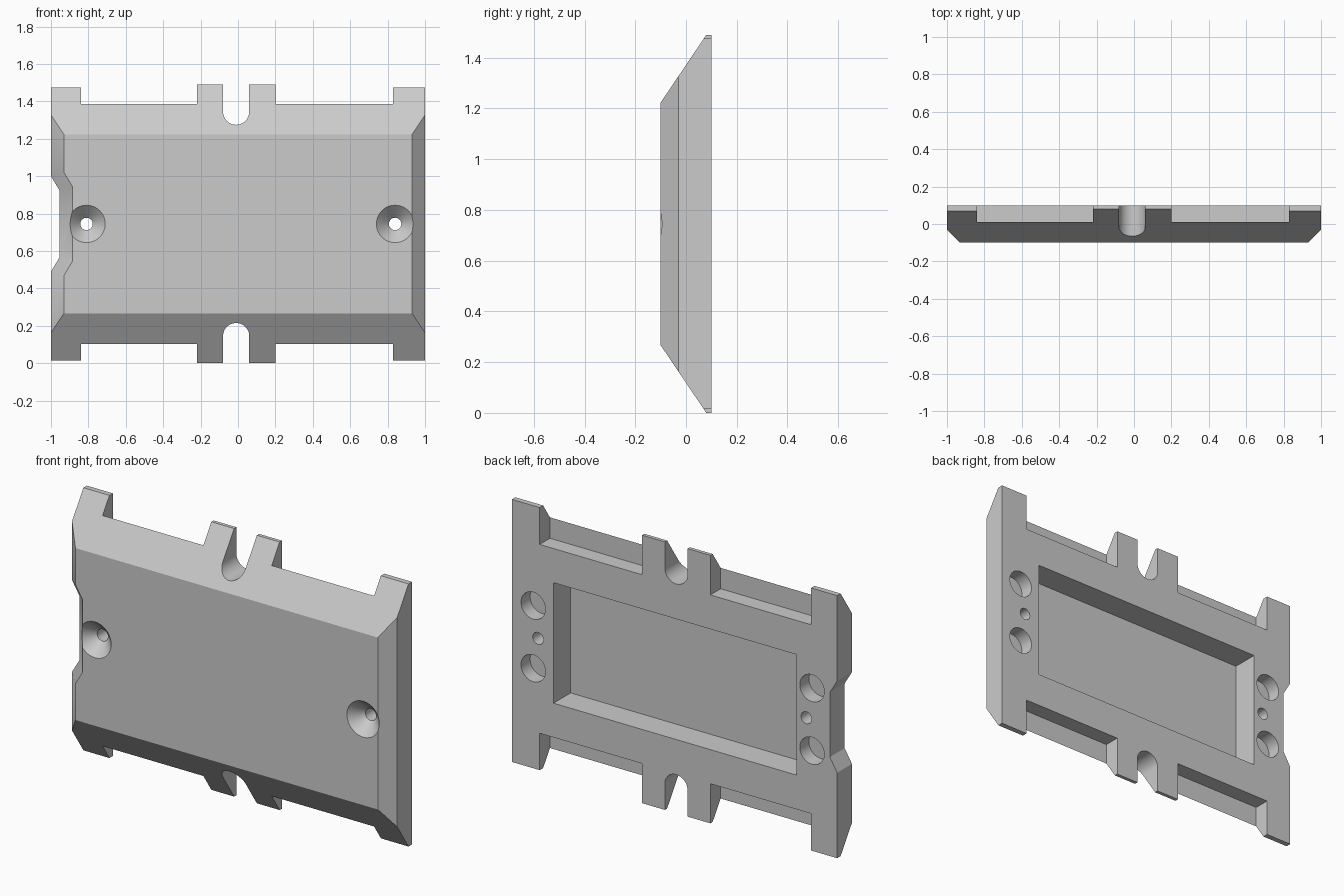
import bpy, bmesh
from math import pi, sin, cos, radians

cube = bpy.data.objects.get("Cube")
if cube:
    bpy.data.objects.remove(cube, do_unlink=True)

grey = bpy.data.materials.new("plain grey")
grey.use_nodes = True
colour = (0.6, 0.6, 0.6, 1)
grey.diffuse_color = colour
grey.node_tree.nodes["Principled BSDF"].inputs["Base Color"].default_value = colour

MID = 0.745          # mid height; the plate mirrors above and below it
BACK = 0.1


def loft(name, rings):
    """Solid through rings of 3D points that have equal counts."""
    bm = bmesh.new()
    loops = [[bm.verts.new(p) for p in ring] for ring in rings]
    n = len(loops[0])
    for a, b in zip(loops, loops[1:]):
        for i in range(n):
            j = (i + 1) % n
            bm.faces.new((a[i], a[j], b[j], b[i]))
    bm.faces.new(loops[0])
    bm.faces.new(loops[-1])
    bmesh.ops.recalc_face_normals(bm, faces=bm.faces)
    mesh = bpy.data.meshes.new(name)
    bm.to_mesh(mesh)
    bm.free()
    mesh.materials.append(grey)
    ob = bpy.data.objects.new(name, mesh)
    bpy.context.collection.objects.link(ob)
    return ob


def box(name, x0, x1, y0, y1, z0, z1):
    base = [(x0, z0), (x1, z0), (x1, z1), (x0, z1)]
    return loft(name, [[(x, y, z) for x, z in base] for y in (y0, y1)])


def turned(name, x, z, sections, n=48):
    """Round solid along y from (y, radius) sections."""
    return loft(name, [[(x + r * cos(2 * pi * i / n), y, z + r * sin(2 * pi * i / n))
                        for i in range(n)] for y, r in sections])


def combine(target, tool, operation='DIFFERENCE'):
    tool.hide_render = True
    mod = target.modifiers.new("shape", 'BOOLEAN')
    mod.operation = operation
    mod.solver = 'EXACT'
    mod.object = tool
    bpy.context.view_layer.objects.active = target
    bpy.ops.object.modifier_apply(modifier=mod.name)
    bpy.data.objects.remove(tool, do_unlink=True)


# Plate with sloped top and bottom, crossed with a plan that bevels the sides
half = [(BACK, 0.745), (0.08, 0.745), (-0.1, 0.478)]
side = [(y, MID + h) for y, h in half] + [(y, MID - h) for y, h in reversed(half)]
plate = loft("cover_plate", [[(x, y, z) for y, z in side] for x in (-1.1, 1.1)])
edge = [(1, 0.2), (1, -0.03), (0.92, -0.11)]
plan = edge + [(-x, y) for x, y in reversed(edge)]
combine(plate, loft("side_bevel", [[(x, y, z) for x, y in plan] for z in (-0.1, 1.6)]), 'INTERSECT')

# Top and bottom edges: rear ledges, shorter corner tabs, round-ended slot
for s in (1, -1):
    for x0, x1 in ((-0.84, -0.22), (0.2, 0.83)):
        combine(plate, box("ledge_cut", x0, x1, 0.01, 0.2, MID + s * 0.525, MID + s * 0.9))
    for x in (-1, 1):
        combine(plate, box("corner_cut", x * 0.7, x * 1.2, -0.2, 0.2, MID + s * 0.73, MID + s * 0.9))
    arc = [(-0.01 + 0.07 * cos(pi * i / 24), MID + s * (0.6 - 0.07 * sin(pi * i / 24)))
           for i in range(25)]
    outline = arc + [(-0.08, MID + s * 0.9), (0.06, MID + s * 0.9)]
    combine(plate, loft("slot_cut", [[(x, y, z) for x, z in outline] for y in (-0.2, 0.2)]))

# Shallow finger notch in the right side, following the bevel
rings = []
for y, dx, dz in ((-0.11, 0.08, 0.023), (-0.03, 0, 0), (0.2, 0, 0)):
    rings.append([(-1.045 + dx, y, MID - 0.33 - dz), (-0.955 + dx, y, MID - 0.18 - dz),
                  (-0.955 + dx, y, MID + 0.18 + dz), (-1.045 + dx, y, MID + 0.33 + dz)])
combine(plate, loft("notch_cut", rings))

# Rear pocket
combine(plate, box("pocket_cut", -0.75, 0.745, -0.05, 0.2, MID - 0.335, MID + 0.335))

# Countersunk screw holes, each between two blind round holes in the back
for x, blind_x in ((-0.81, -0.845), (0.84, 0.87)):
    combine(plate, turned("screw_cut", x, MID,
                          [(-0.11, 0.11), (-0.033, 0.033), (0.2, 0.033)]))
    for s in (1, -1):
        combine(plate, turned("blind_hole_cut", blind_x, MID + s * 0.174,
                              [(0.02, 0.075), (0.2, 0.075)]))

bpy.ops.object.select_all(action='DESELECT')
plate.select_set(True)
bpy.context.view_layer.objects.active = plate
bpy.ops.object.shade_smooth_by_angle(angle=radians(25))
